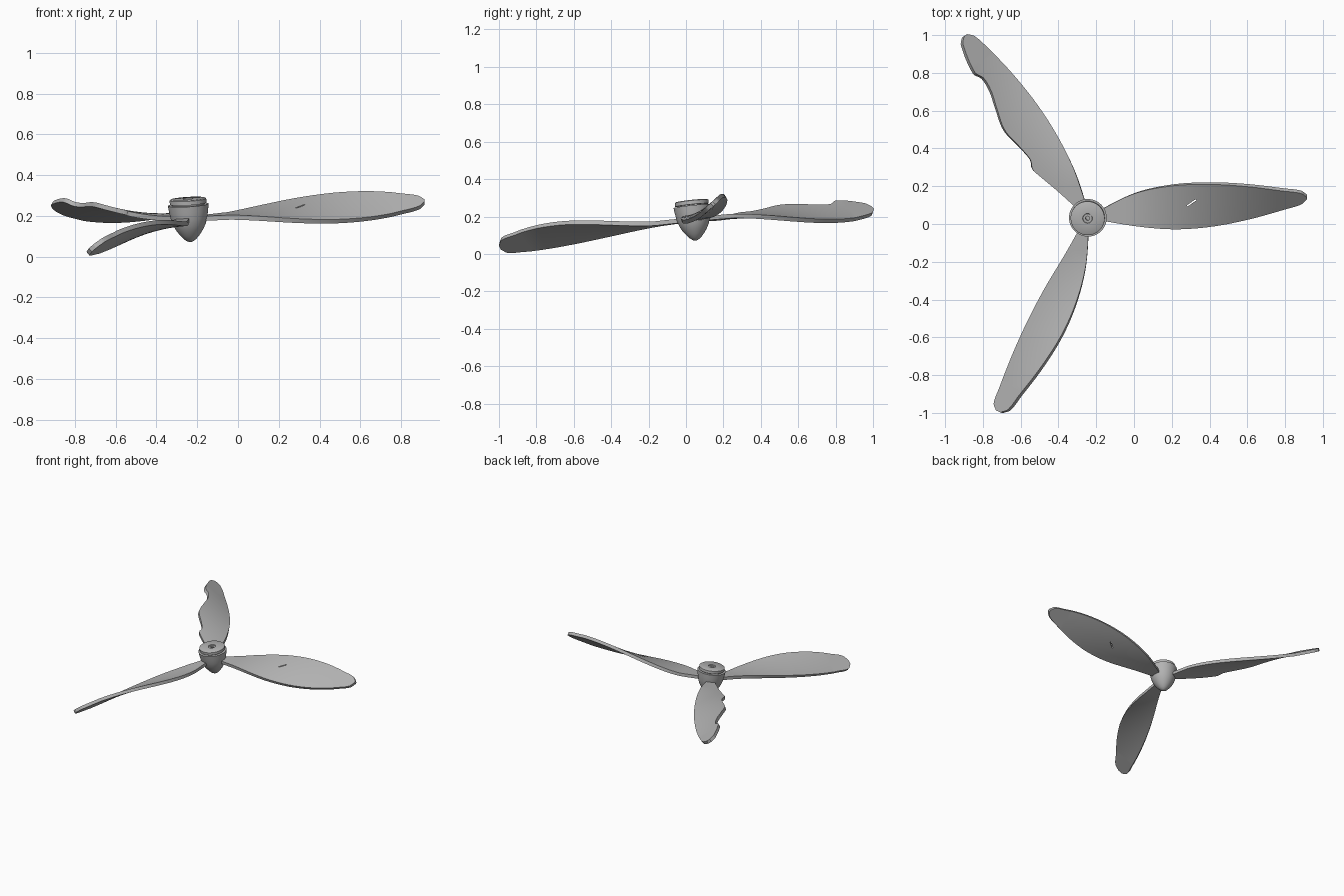
import bpy, bmesh, math
from mathutils import Vector

if "Cube" in bpy.data.objects:
    bpy.data.objects.remove(bpy.data.objects["Cube"])

HUB = Vector((-0.24, 0.04, 0.185))
SLOPE_X, SLOPE_Y = 0.06, 0.105      # tilt of the spinning plane
THICK = 0.023

metal = bpy.data.materials.new("worn grey metal")
metal.use_nodes = True
grey = (0.45, 0.45, 0.45, 1)
metal.diffuse_color = grey
metal.node_tree.nodes["Principled BSDF"].inputs["Base Color"].default_value = grey


def make_object(name, bm):
    bmesh.ops.recalc_face_normals(bm, faces=bm.faces)
    mesh = bpy.data.meshes.new(name)
    bm.to_mesh(mesh)
    bm.free()
    mesh.materials.append(metal)
    obj = bpy.data.objects.new(name, mesh)
    bpy.context.collection.objects.link(obj)
    return obj


def activate(obj):
    bpy.ops.object.select_all(action='DESELECT')
    obj.select_set(True)
    bpy.context.view_layer.objects.active = obj


def smooth(obj):
    activate(obj)
    bpy.ops.object.shade_smooth_by_angle(angle=math.radians(35))


def curve_at(points, u):
    """Smooth interpolation through (u, v) points."""
    last = len(points) - 1
    i = 0
    while i < last - 1 and u > points[i + 1][0]:
        i += 1

    def tangent(k):
        a, b = points[max(k - 1, 0)], points[min(k + 1, last)]
        return (b[1] - a[1]) / (b[0] - a[0])

    (ua, va), (ub, vb) = points[i], points[i + 1]
    d = ub - ua
    t = min(max((u - ua) / d, 0), 1)
    ease = t * t * (3 - 2 * t)
    return (va + (vb - va) * ease + d * tangent(i) * t * (1 - t) ** 2
            - d * tangent(i + 1) * t * t * (1 - t))


STATIONS = (0.04, 0.25, 0.45, 0.65, 0.85, 1.04, 1.13, 1.16)


def edge(*values):
    return list(zip(STATIONS, values))


def blade(name, degrees, high_edge, low_edge, scale=1.0, rows=90, cols=8):
    """Twisted plate whose pitch grows towards the tip."""
    a = math.radians(degrees)
    along = Vector((math.cos(a), math.sin(a), 0))
    across = Vector((-math.sin(a), math.cos(a), 0))
    start, end = STATIONS[0], STATIONS[-1]
    bm = bmesh.new()
    grid = []
    for r in range(rows + 1):
        u = start + (end - start) * math.sin(r / rows * math.pi / 2)
        hi, lo = curve_at(high_edge, u), curve_at(low_edge, u)
        pitch = min(max(u - 0.2, 0), 0.8)
        row = []
        for c in range(cols + 1):
            v = lo + (hi - lo) * c / cols
            p = along * (u * scale) + across * v
            p.z = SLOPE_X * p.x + SLOPE_Y * p.y + pitch * v
            row.append(bm.verts.new(HUB + p))
        grid.append(row)
    for r in range(rows):
        for c in range(cols):
            bm.faces.new((grid[r][c], grid[r + 1][c],
                          grid[r + 1][c + 1], grid[r][c + 1]))
    obj = make_object(name, bm)
    mod = obj.modifiers.new("plate", 'SOLIDIFY')
    mod.thickness = THICK
    mod.offset = 0
    activate(obj)
    bpy.ops.object.modifier_apply(modifier=mod.name)
    return obj


# Intact blade with a narrow slit
right_blade = blade(
    "slit_blade", 5,
    edge(0.02, 0.1, 0.126, 0.119, 0.091, 0.051, 0.031, 0.008),
    edge(-0.02, -0.073, -0.104, -0.105, -0.082, -0.046, -0.026, -0.002))

# Blade with a bitten trailing edge
torn_edge = [(0.04, 0.02), (0.2, 0.056), (0.36, 0.1), (0.38, 0.101),
             (0.42, 0.082), (0.5, 0.088), (0.63, 0.105), (0.75, 0.074),
             (0.84, 0.047), (0.92, 0.041), (0.97, 0.062), (1.13, 0.028),
             (1.16, 0)]
back_blade = blade(
    "torn_blade", 125, torn_edge,
    edge(-0.02, -0.08, -0.108, -0.113, -0.098, -0.068, -0.046, -0.02))

# Swept blade
front_blade = blade(
    "swept_blade", 245.8,
    edge(0.02, 0.094, 0.128, 0.13, 0.102, 0.058, 0.036, 0.005),
    edge(-0.015, -0.033, -0.054, -0.064, -0.063, -0.053, -0.046, -0.02),
    scale=0.98)

# Slit cut through the first blade
bm = bmesh.new()
bmesh.ops.create_cube(bm, size=1)
cutter = make_object("slit_cutter", bm)
cutter.scale = (0.056, 0.007, 0.2)
cutter.location = (0.305, 0.112, 0.24)
cutter.rotation_euler.z = math.radians(35)
cutter.hide_render = True
bpy.context.view_layer.update()
cut = right_blade.modifiers.new("slit", 'BOOLEAN')
cut.operation = 'DIFFERENCE'
cut.object = cutter
activate(right_blade)
bpy.ops.object.modifier_apply(modifier=cut.name)
bpy.data.objects.remove(cutter)

for obj in (right_blade, back_blade, front_blade):
    smooth(obj)


def lathe(name, profile, steps=48):
    """Turn a (radius, height) profile around the tilted shaft."""
    bm = bmesh.new()
    verts = [bm.verts.new((r, 0, h)) for r, h in profile]
    edges = [bm.edges.new(pair) for pair in zip(verts, verts[1:])]
    bmesh.ops.spin(bm, geom=verts + edges, cent=(0, 0, 0), axis=(0, 0, 1),
                   angle=math.tau, steps=steps)
    bmesh.ops.remove_doubles(bm, verts=bm.verts, dist=0.0001)
    obj = make_object(name, bm)
    shaft = Vector((-SLOPE_X, -SLOPE_Y, 1))
    obj.rotation_euler = Vector((0, 0, 1)).rotation_difference(shaft).to_euler()
    obj.location = HUB
    smooth(obj)
    return obj


# Pointed spinner
lathe("spinner", [(0, -0.115), (0.014, -0.111), (0.03, -0.1), (0.048, -0.08),
                  (0.066, -0.055), (0.08, -0.028), (0.09, 0.005),
                  (0.096, 0.04), (0.1, 0.07), (0.08, 0.07), (0, 0.07)])

# Back plate with central boss and shaft hole
lathe("back_plate", [(0, 0.065), (0.08, 0.065), (0.08, 0.075), (0.09, 0.076),
                     (0.09, 0.096), (0.084, 0.1), (0.026, 0.1),
                     (0.024, 0.094), (0.011, 0.094), (0.011, 0.075),
                     (0, 0.075)])
